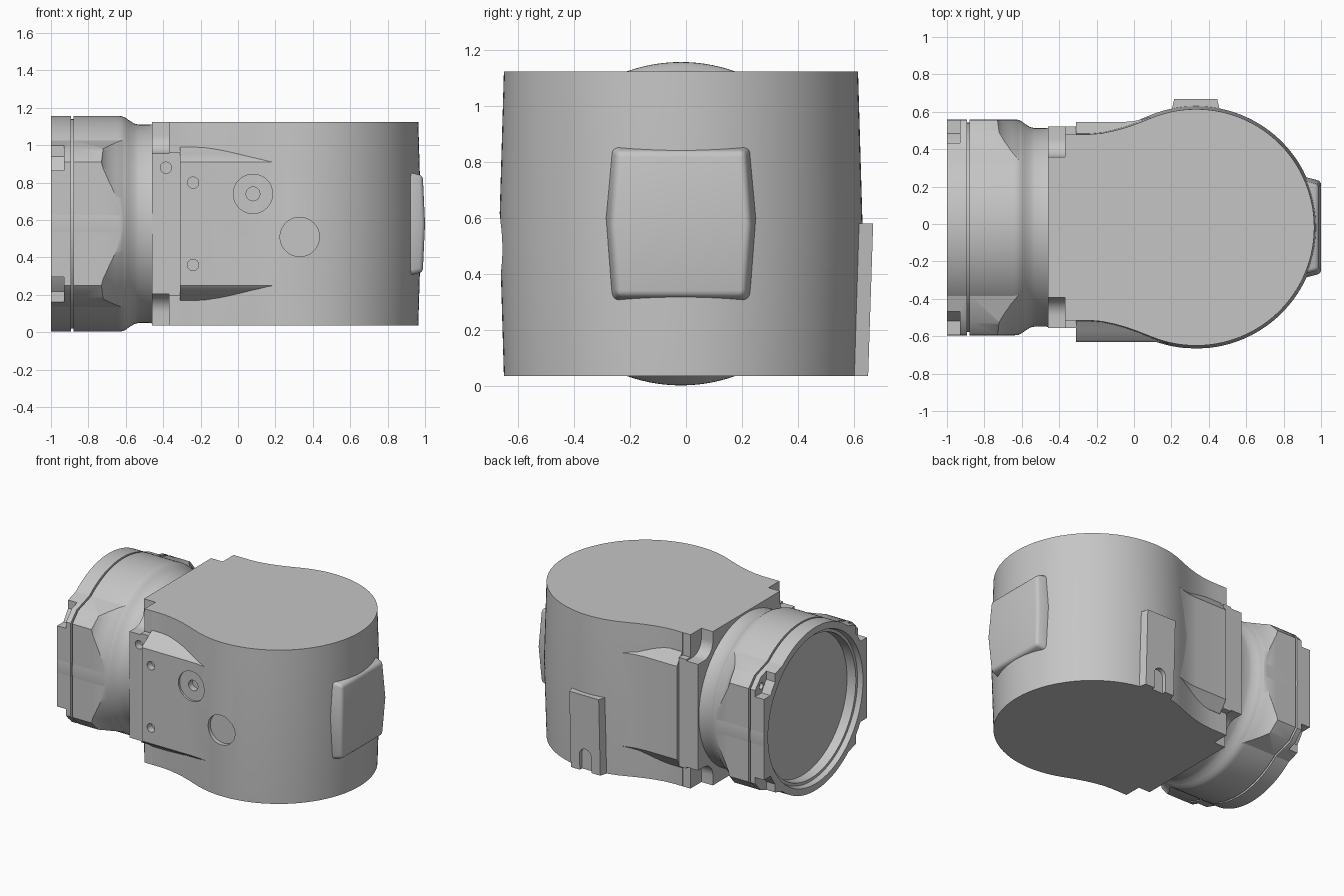
import bpy, bmesh, math
from mathutils import Vector, Matrix

if "Cube" in bpy.data.objects:
    bpy.data.objects.remove(bpy.data.objects["Cube"], do_unlink=True)

grey = bpy.data.materials.new("cast_grey")
grey.use_nodes = True
GREY = (0.56, 0.56, 0.56, 1)
grey.diffuse_color = GREY
grey.node_tree.nodes["Principled BSDF"].inputs["Base Color"].default_value = GREY

CY, CZ = -0.018, 0.58            # centre of the housing in y and z
SIDES = (-1, 1)


def finish(name, bm):
    bmesh.ops.recalc_face_normals(bm, faces=bm.faces)
    me = bpy.data.meshes.new(name)
    bm.to_mesh(me)
    bm.free()
    me.materials.append(grey)
    ob = bpy.data.objects.new(name, me)
    bpy.context.collection.objects.link(ob)
    return ob


def hull(name, pts):
    """Convex solid around a few points."""
    bm = bmesh.new()
    for p in pts:
        bm.verts.new(p)
    bmesh.ops.convex_hull(bm, input=bm.verts)
    bmesh.ops.dissolve_limit(bm, angle_limit=0.01, verts=bm.verts, edges=bm.edges)
    return finish(name, bm)


def loft(name, sections):
    """Closed solid through matching outlines."""
    bm = bmesh.new()
    rings = [[bm.verts.new(p) for p in s] for s in sections]
    for lo, hi in zip(rings, rings[1:]):
        for i in range(len(lo)):
            j = (i + 1) % len(lo)
            bm.faces.new((lo[i], lo[j], hi[j], hi[i]))
    bm.faces.new(rings[0])
    bm.faces.new(rings[-1])
    return finish(name, bm)


def box(name, x, y, z):
    return hull(name, [(a, b, c) for a in x for b in y for c in z])


def cyl(axis, centre, r, depth, n=48):
    """Round cutter."""
    bm = bmesh.new()
    bmesh.ops.create_cone(bm, cap_ends=True, segments=n, radius1=r, radius2=r, depth=depth)
    rot = Vector((0, 0, 1)).rotation_difference(Vector(axis)).to_matrix().to_4x4()
    bm.transform(Matrix.Translation(centre) @ rot)
    return finish("cutter", bm)


def lathe(name, prof, n=128):
    """Revolve (x, radius) points around the drum axis."""
    bm = bmesh.new()
    vs = [bm.verts.new((x, 0, r)) for x, r in prof]
    es = [bm.edges.new(p) for p in zip(vs, vs[1:])]
    bmesh.ops.spin(bm, geom=vs + es, cent=(0, 0, 0), axis=(1, 0, 0),
                   angle=2 * math.pi, steps=n)
    bmesh.ops.remove_doubles(bm, verts=bm.verts, dist=1e-5)
    bm.transform(Matrix.Translation((0, CY, CZ)))
    return finish(name, bm)


def activate(ob):
    bpy.ops.object.select_all(action='DESELECT')
    ob.select_set(True)
    bpy.context.view_layer.objects.active = ob


def boolean(ob, tools, op='DIFFERENCE'):
    activate(ob)
    for t in tools:
        m = ob.modifiers.new("cut", 'BOOLEAN')
        m.operation, m.solver, m.object = op, 'EXACT', t
        bpy.ops.object.modifier_apply(modifier=m.name)
        bpy.data.objects.remove(t, do_unlink=True)


def bevel(ob, width, segments=3, angle=40):
    activate(ob)
    m = ob.modifiers.new("bevel", 'BEVEL')
    m.width, m.segments, m.angle_limit = width, segments, math.radians(angle)
    bpy.ops.object.modifier_apply(modifier=m.name)


def smooth(ob, angle=30):
    activate(ob)
    bpy.ops.object.shade_smooth_by_angle(angle=math.radians(angle))


# Main housing: round plan with a narrowing neck, widest at mid height
def plan(grow, z):
    neck = [(-0.31, .497), (-.24, .497), (-.17, .503), (-.1, .518), (-.04, .535), (.02, .556)]
    side = [(x, w + grow) for x, w in neck]
    r = 0.632 + grow
    arc = [(.332 + r * math.cos(math.radians(a)), r * math.sin(math.radians(a)))
           for a in [112 - i * 224 / 72 for i in range(73)]]
    outline = side + arc + [(x, -w) for x, w in reversed(side)]
    return [(x, y + CY, z) for x, y in outline]


def dial_cutters():
    """Shallow round recess with a hole in its middle."""
    return [cyl((0, 1, 0), (.08, -.665, .74), .105, .1),
            cyl((0, 1, 0), (.08, -.63, .74), .037, .12, 24)]


body = loft("main_housing", [plan(0, .037), plan(.016, .58), plan(0, 1.124)])
boolean(body, [cyl((0, 1, 0), (.33, -.66, .51), .105, .06)] + dial_cutters())
smooth(body)


# Thick middle of the neck on both sides, blending into the round housing
def side_plate(name, outline, drop):
    s = math.copysign(1, outline[0][1])
    rings = []
    for z, d in ((.17, drop), (.205, drop * .55), (.235, .012), (.25, 0),
                 (.91, 0), (.925, .012), (.955, drop * .55), (.99, drop)):
        ring = [(x, y - s * d, z) for x, y in outline]
        rings.append([(-.31, s * .3, z)] + ring + [(outline[-1][0], s * .3, z)])
    return loft(name, rings)


front = side_plate("front_plate", [(-.31, -.63), (.06, -.63), (.12, -.632), (.19, -.640)], .11)
boolean(front, [cyl((0, 1, 0), (-.24, -.63, z), .03, .1, 24) for z in (.36, .8)]
        + dial_cutters())
smooth(front)
back = side_plate("back_plate", [(-.31, .545), (-.06, .545), (0, .55), (.06, .565),
                                 (.12, .582), (.2, .598)], .06)
smooth(back)

# Square flange with rounded corner pockets and small stepped corners
flange = box("neck_flange", (-.46, -.31), (-.555, .522), (.037, 1.124))
cuts = [cyl((0, 1, 0), (-.385, -.555, .88), .03, .1, 24)]
R = .10
for sy in SIDES:
    for sz in SIDES:
        yz = [(.375 + R - R * math.cos(a), .375 + R - R * math.sin(a))
              for a in [i * math.pi / 20 for i in range(11)]]
        yz += [(.375, .8), (.8, .8), (.8, .375)]
        cuts.append(hull("cutter", [(x, CY + sy * y, CZ + sz * z)
                                    for x in (-.6, -.37) for y, z in yz]))
        cuts.append(box("cutter", (-.4, -.2), (CY + sy * .497, CY + sy * .8),
                        (CZ + sz * .385, CZ + sz * .8)))
boolean(flange, cuts)
smooth(flange)

# Round drum with flared shoulder, seam groove and recessed mouth
drum = lathe("drum", [
    (-.44, 0), (-.44, .535), (-.475, .53), (-.53, .53), (-.555, .536), (-.585, .555),
    (-.605, .569), (-.625, .576), (-.64, .577), (-.88, .577), (-.88, .56), (-.893, .56),
    (-.893, .577), (-1, .577), (-1, .53), (-.965, .52), (-.965, .50), (-.90, .495), (-.90, 0)])
smooth(drum)

# Flat-sided mounting blocks around the drum, split by the groove
EDGE = [(.36, -.448), (.51, -.40), (.575, -.33), (.575, .33), (.51, .40), (.36, .448)]
inner = [(.545 * math.cos(a), .545 * math.sin(a))
         for a in [math.radians(51 - i * 102 / 24) for i in range(25)]]
for s, side in ((-1, "front"), (1, "back")):
    def at(x, pts):
        return [(x, CY + s * y, CZ + z) for y, z in pts]

    rear = hull(side + "_mount_block", at(-.88, EDGE) + at(-.58, EDGE)
                + at(-.88, [(.2, 0)]) + at(-.58, [(.2, 0)]))
    # rounded back end
    boolean(rear, [lathe("cutter", [(-1.1, 0), (-1.1, .72), (-.75, .72), (-.735, .67),
                                    (-.72, .645), (-.69, .618), (-.655, .594), (-.615, .574),
                                    (-.56, .53), (-.56, 0)])], 'INTERSECT')
    smooth(rear)
    rim = loft(side + "_rim_block", [at(-1, EDGE + inner), at(-.893, EDGE + inner)])
    cuts = []
    for sz in SIDES:
        cuts.append(box("cutter", (-1.1, -.93), (CY + s * .45, CY + s * .7),
                        (CZ + sz * .285, CZ + sz * .6)))
        cuts.append(cyl((1, 0, 0), (-.93, CY + s * .505, CZ + sz * .335), .022, .05, 20))
    boolean(rim, cuts)
    smooth(rim)

# Raised cover on the round end
cover = hull("end_cover", [(x, CY + s * (w + e), CZ + t * (h + e))
                           for s in SIDES
                           for e, dx in ((0, 0), (.022, -.09))
                           for x, w, h, t in ((.988 + dx, .228, .258, 1), (1 + dx, .248, 0, 1),
                                              (.988 + dx, .228, .258, -1))])
bevel(cover, .02, 4, 35)
smooth(cover, 35)

# Rib on the back with a slot open at the bottom
rib = hull("back_rib", [(.19, .56, .037), (.47, .56, .037), (.215, .65, .037), (.445, .65, .037),
                        (.19, .56, .58), (.47, .56, .58), (.215, .668, .58), (.445, .668, .58)])
slot = hull("cutter", [(.33 + sx * .045, y, -.1) for sx in SIDES for y in (.625, .8)] +
            [(.33 + .045 * math.cos(a * math.pi / 12), y, .15 + .045 * math.sin(a * math.pi / 12))
             for a in range(13) for y in (.625, .8)])
boolean(rib, [slot])
smooth(rib)
